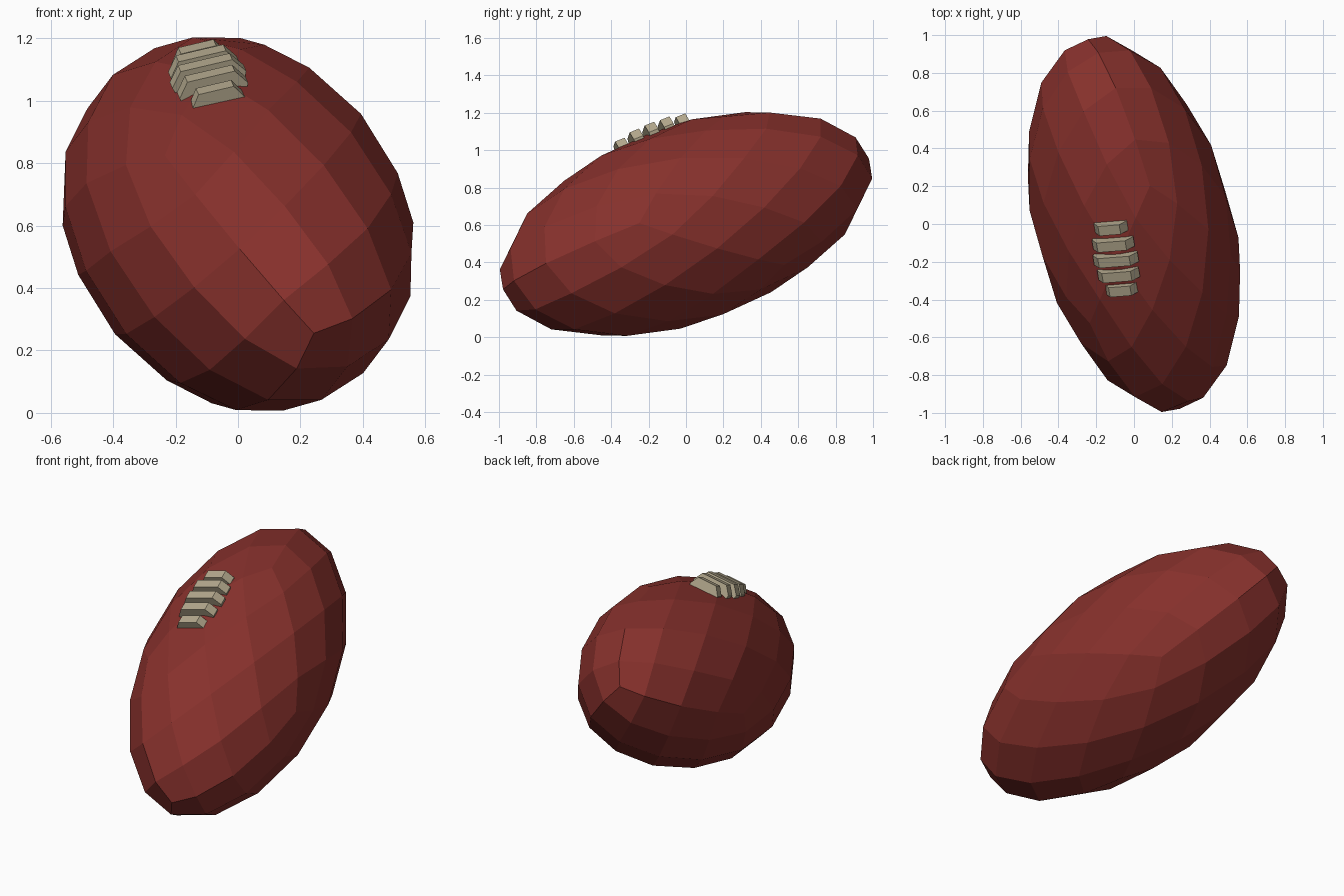
import bpy, bmesh, math
from mathutils import Vector, Matrix

if "Cube" in bpy.data.objects:
    bpy.data.objects.remove(bpy.data.objects["Cube"])

CENTRE = Vector((0, 0, 0.605))


def material(name, rgb):
    m = bpy.data.materials.new(name)
    m.diffuse_color = (*rgb, 1)
    m.use_nodes = True
    m.node_tree.nodes["Principled BSDF"].inputs["Base Color"].default_value = m.diffuse_color
    return m


def make_object(name, bm, mat):
    bmesh.ops.recalc_face_normals(bm, faces=bm.faces)
    me = bpy.data.meshes.new(name)
    bm.to_mesh(me)
    bm.free()
    me.materials.append(mat)
    ob = bpy.data.objects.new(name, me)
    bpy.context.collection.objects.link(ob)
    return ob


def columns(a, b, c):
    return Matrix((a, b, c)).transposed()


leather = material("leather", (0.24, 0.03, 0.025))
cord = material("cord", (0.46, 0.40, 0.27))

# Ball: a subdivided cube stretched along its corner-to-corner diagonal
tip = Vector((0.243, -0.978, -0.350))
axis = tip.normalized()
side = Vector((0.286, 0.0715, 0.083))
side = (side - axis * side.dot(axis)).normalized()
up = axis.cross(side)
radius = 0.532
diagonal = columns(Vector((1, 1, 1)).normalized(),
                   Vector((1, 1, -2)).normalized(),
                   Vector((1, -1, 0)).normalized())
stretch = columns(tip, side * radius, up * radius) @ diagonal.transposed()
stretch = stretch * (2 / math.sqrt(3))      # smoothed cube corner sits at 0.866

bm = bmesh.new()
bmesh.ops.create_cube(bm, size=2)
bmesh.ops.transform(bm, matrix=stretch.to_4x4(), verts=bm.verts)
ball = make_object("ball", bm, leather)
ball.location = CENTRE
sub = ball.modifiers.new("round", 'SUBSURF')
sub.levels = sub.render_levels = 2
sub.use_limit_surface = True

# Laces: five chamfered bars across the upper side
along = Vector((-0.16, 0.92, 0.37)).normalized()
out = Vector((0.97, 0.06, 0.22)).cross(along).normalized()
across = along.cross(out)
lace_frame = Matrix.Translation(CENTRE) @ columns(across, along, out).to_4x4()


def lace(name, pos, height, top, wide, depth=0.055):
    half = [(top, height), (wide, height - 0.05), (wide * 0.85, height - 0.10)]
    profile = half + [(-x, z) for x, z in reversed(half)]
    bm = bmesh.new()
    face = bm.faces.new([bm.verts.new((x, pos - depth / 2, z)) for x, z in profile])
    ext = bmesh.ops.extrude_face_region(bm, geom=[face], use_keep_orig=True)
    verts = [g for g in ext["geom"] if isinstance(g, bmesh.types.BMVert)]
    bmesh.ops.translate(bm, verts=verts, vec=(0, depth, 0))
    bmesh.ops.transform(bm, matrix=lace_frame, verts=bm.verts)
    return make_object(name, bm, cord)


sizes = {0: (0.565, 0.085, 0.122), 1: (0.562, 0.078, 0.113), 2: (0.549, 0.058, 0.090)}
for i in range(-2, 3):
    lace(f"lace_{i + 3}", 0.022 + 0.0885 * i, *sizes[abs(i)])
